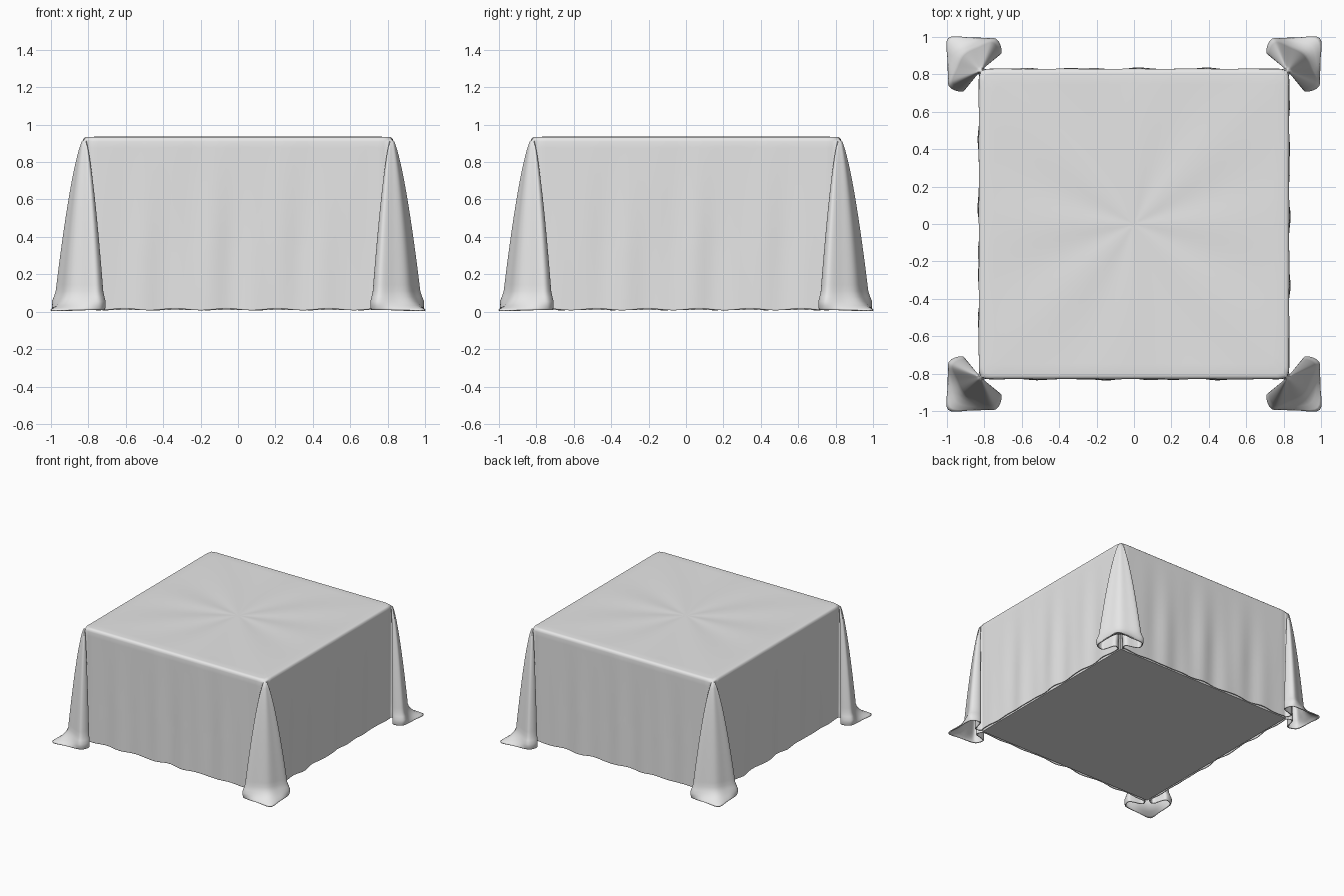
import bpy, bmesh, math

if "Cube" in bpy.data.objects:
    bpy.data.objects.remove(bpy.data.objects["Cube"])

H, W, C = 0.935, 0.83, 0.82      # cloth height, wall half width, corner pivot

grey = bpy.data.materials.new("light grey cloth")
grey.diffuse_color = (0.8, 0.8, 0.8, 1)
grey.use_nodes = True
grey.node_tree.nodes["Principled BSDF"].inputs["Base Color"].default_value = grey.diffuse_color


def catmull(pts, n):
    """Smooth curve through 2D points."""
    out = []
    p = [pts[0]] + pts + [pts[-1]]
    for i in range(1, len(p) - 2):
        for j in range(n):
            t = j / n
            out.append(tuple(0.5 * (2 * b + (c - a) * t + (2 * a - 5 * b + 4 * c - d) * t * t
                       + (3 * b - a - 3 * c + d) * t ** 3)
                       for a, b, c, d in zip(p[i - 1], p[i], p[i + 1], p[i + 2])))
    return out + [pts[-1]]


def fold(tip):
    """Omega-shaped corner fold: u runs outward on the diagonal, v across it."""
    half = [(-0.01, -0.02), (0.03, -0.04), (0.0, -0.10), (-0.012, -0.14),
            (0.03, -0.170), (0.075, -0.165), (0.04 + tip * 0.5, -0.088)]
    return catmull(half + [(tip, 0)] + [(u, -v) for u, v in reversed(half)], 5)


def ring(z, s, tip, k=1.0):
    """One loop of the skirt: wavy wall, then corner fold, four times."""
    pts = []
    d = 1 - z / H
    for q in range(4):
        a = q * math.pi / 2
        loc = []
        for i in range(49):
            y = -0.78 + 1.56 * i / 48
            env = math.cos(y / 0.78 * math.pi / 2) ** 0.5 if abs(y) < 0.78 else 0
            wave = math.sin(19 * y + q * 1.3 + 1.5 * d) + 0.6 * math.sin(33 * y + 2 * q)
            hem = 0.005 * math.sin(23 * y + q) * max(0, 1 - z / 0.15)
            loc.append((W + 0.005 * wave * env * min(1, 1.6 * d), y, max(z, 0.012) + hem))
        for u, v in fold(tip):
            u, v = u * s * k, v * s * k
            loc.append((C + (u - v) / math.sqrt(2), C + (u + v) / math.sqrt(2), z))
        for x, y, z1 in loc:
            pts.append((x * math.cos(a) - y * math.sin(a), x * math.sin(a) + y * math.cos(a), z1))
    return pts


# Skirt rings from the floor upward; the lowest ones spread into the cloth tips
rings = [ring(0.010, 1, 0.245), ring(0.018, 1, 0.225, 1.01), ring(0.032, 1, 0.18, 1.03),
         ring(0.055, 1, 0.15, 1.03), ring(0.08, 0.98, 0.138, 0.99)]
for i in range(24):
    z = 0.11 + (H - 0.025 - 0.11) * i / 23
    rings.append(ring(z, (1 - z / H) ** 0.65, 0.135, 0.99))

# Rounded top edge and the faintly rippled top
flat = ring(H, 0, 0.1)
for f, z in ((0.996, H - 0.010), (0.985, H - 0.002), (0.97, H), (0.9, H), (0.75, H),
             (0.6, H), (0.45, H), (0.3, H), (0.15, H), (0.03, H)):
    loop = []
    for x, y, _ in flat:
        ripple = 0.0025 * math.cos(8 * math.atan2(y, x)) * math.sin(math.pi * f) if f < 0.97 else 0
        loop.append((x * f, y * f, z + ripple))
    rings.append(loop)

bm = bmesh.new()
vs = [[bm.verts.new(p) for p in r] for r in rings]
n = len(vs[0])
for a, b in zip(vs, vs[1:]):
    for i in range(n):
        j = (i + 1) % n
        bm.faces.new((a[i], a[j], b[j], b[i]))
bm.faces.new(vs[-1])
bmesh.ops.remove_doubles(bm, verts=bm.verts, dist=0.0004)
bmesh.ops.recalc_face_normals(bm, faces=bm.faces)
me = bpy.data.meshes.new("tablecloth")
bm.to_mesh(me)
bm.free()
cloth = bpy.data.objects.new("tablecloth", me)
bpy.context.collection.objects.link(cloth)
me.materials.append(grey)
me.shade_smooth()
sol = cloth.modifiers.new("thickness", "SOLIDIFY")
sol.thickness = 0.008
sol.offset = -1

# Solid table block beneath the cloth
bpy.ops.mesh.primitive_cube_add(size=1, location=(0, 0, 0.465))
block = bpy.context.object
block.name = "table_block"
block.scale = (1.62, 1.62, 0.91)
block.data.materials.append(grey)
